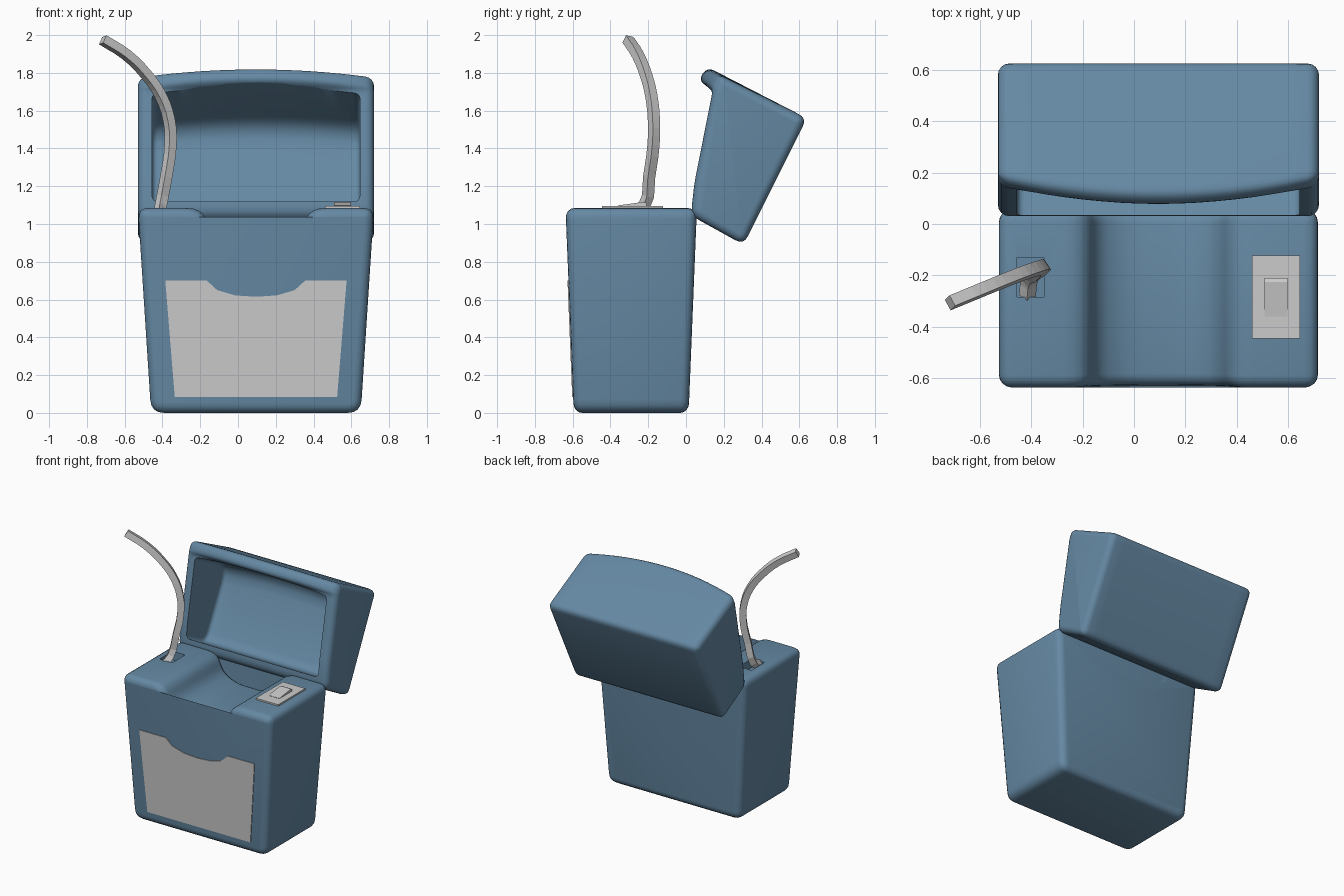
import bpy, bmesh, math
from mathutils import Vector

if "Cube" in bpy.data.objects:
    bpy.data.objects.remove(bpy.data.objects["Cube"])

CX = 0.095  # centre line of the box
blue = bpy.data.materials.new("blue_plastic")
blue.diffuse_color = (0.13, 0.25, 0.37, 1)
blue.use_nodes = True
blue.node_tree.nodes["Principled BSDF"].inputs["Base Color"].default_value = blue.diffuse_color


def rounded(pts, n=4):
    """Round each (a, b, radius) corner with a small curve."""
    out = []
    for i, (a, b, r) in enumerate(pts):
        p = Vector((a, b))
        if r == 0:
            out.append(p)
            continue
        u = Vector(pts[i - 1][:2]) - p
        v = Vector(pts[(i + 1) % len(pts)][:2]) - p
        s = p + u.normalized() * min(r, u.length * 0.45)
        e = p + v.normalized() * min(r, v.length * 0.45)
        for k in range(n + 1):
            t = k / n
            out.append(s * (1 - t) ** 2 + p * 2 * t * (1 - t) + e * t * t)
    return out


def inset(pts, d):
    area = sum(pts[i - 1].cross(p) for i, p in enumerate(pts))
    sign = 1 if area > 0 else -1
    out = []
    for i, p in enumerate(pts):
        t = (p - pts[i - 1]).normalized() + (pts[(i + 1) % len(pts)] - p).normalized()
        t.normalize()
        out.append(p + Vector((-t.y, t.x)) * d * sign)
    return out


def add(name, bm, mat=None, smooth=True):
    bmesh.ops.recalc_face_normals(bm, faces=bm.faces)
    me = bpy.data.meshes.new(name)
    bm.to_mesh(me)
    bm.free()
    ob = bpy.data.objects.new(name, me)
    bpy.context.collection.objects.link(ob)
    if mat:
        me.materials.append(mat)
    return ob


def loft(name, half, r, profile, place, mat=None, mids=10, n=4):
    """Sweep profile(f) from -half to half, with ends rounded by radius r."""
    st = [(-(half - r + r * math.cos(k / n * math.pi / 2)), r * (1 - math.sin(k / n * math.pi / 2)))
          for k in range(n + 1)]
    h = half - r
    st += [(-h + 2 * h * k / mids, 0) for k in range(1, mids)]
    st += [(-t, d) for t, d in reversed(st[:n + 1])]
    bm = bmesh.new()
    rings = [[bm.verts.new(place(t, p)) for p in inset(rounded(profile(t / half)), d)] for t, d in st]
    m = len(rings[0])
    for A, B in zip(rings, rings[1:]):
        for i in range(m):
            j = (i + 1) % m
            bm.faces.new((A[i], A[j], B[j], B[i]))
    bm.faces.new(rings[0])
    bm.faces.new(rings[-1])
    return add(name, bm, mat)


def prism(name, pts, offset):
    bm = bmesh.new()
    a = [bm.verts.new(p) for p in pts]
    b = [bm.verts.new(Vector(p) + Vector(offset)) for p in pts]
    for i in range(len(a)):
        bm.faces.new((a[i - 1], a[i], b[i], b[i - 1]))
    bm.faces.new(a)
    bm.faces.new(b)
    return add(name, bm)


def activate(ob):
    bpy.ops.object.select_all(action='DESELECT')
    ob.select_set(True)
    bpy.context.view_layer.objects.active = ob


def carve(ob, cutter):
    cutter.hide_render = True
    m = ob.modifiers.new("carve", 'BOOLEAN')
    m.object, m.operation, m.solver = cutter, 'DIFFERENCE', 'EXACT'
    activate(ob)
    bpy.ops.object.modifier_apply(modifier=m.name)
    bpy.data.objects.remove(cutter)


def smooth(ob):
    activate(ob)
    bpy.ops.object.shade_smooth_by_angle(angle=math.radians(35))


# body: front outline with a thumb notch, tapered towards the base
right = [(0.355, 0, 0.07), (0.555, 0, 0.07)]
half_outline = [(0.555, 0, 0.07), (0.625, 1.085, 0.06), (0.29, 1.085, 0.08),
                (0.235, 0.96, 0.05), (0.16, 0.918, 0.04), (0.08, 0.902, 0.04)]
outline = half_outline + [(-x, z, r) for x, z, r in reversed(half_outline)]


def body_place(t, p):
    f = p.y / 1.085
    return (CX + p.x, -0.29 + t * (0.304 + 0.044 * f) / 0.348, p.y)


body = loft("body", 0.348, 0.05, lambda f: outline, body_place, blue, mids=2)

# thread outlet in the top of the body
carve(body, prism("outlet_cutter", [(-0.455, -0.285, 1.02), (-0.35, -0.285, 1.02),
                                    (-0.35, -0.13, 1.02), (-0.455, -0.13, 1.02)], (0, 0, 0.2)))
smooth(body)


# open lid: side profile whose front lip bulges towards the middle
def lid_profile(f):
    s = 1 - f * f
    return [(0.025, 1.045, 0.05), (0.305, 0.89, 0.05), (0.64, 1.56, 0.05),
            (0.185 - 0.07 * s, 1.785 + 0.045 * s, 0.04),
            (0.15 - 0.085 * s, 1.73 + 0.035 * s, 0.04),
            (0.14, 1.70, 0.02), (0.045, 1.22, 0.04)]


def recess_profile(f):
    d = 0.03 * f * f
    return [(-0.1, 1.19, 0), (0.267, 0.995, 0.08), (0.532, 1.518 - d, 0.14), (-0.1, 1.843 - d, 0)]


def lid_place(t, p):
    return (CX + t, p.x, p.y)


lid = loft("lid", 0.625, 0.045, lid_profile, lid_place, blue, mids=16)
carve(lid, loft("recess_cutter", 0.55, 0.03, recess_profile, lid_place, blue, mids=16))
smooth(lid)

# front label, its top edge echoing the notch
label_half = [(0.43, 0.085), (0.48, 0.70), (0.26, 0.70), (0.205, 0.65), (0.11, 0.622), (0, 0.615)]
label = label_half + [(-x, z) for x, z in reversed(label_half[:-1])]
prism("label", [(CX + x, -0.599 - 0.0406 * z, z) for x, z in label], (0, 0.012, 0))

# cutter plate and its raised tab
prism("cutter_plate", [(0.46, -0.445, 1.075), (0.647, -0.445, 1.075),
                       (0.647, -0.122, 1.075), (0.46, -0.122, 1.075)], (0, 0, 0.021))
prism("cutter_tab", [(0.508, -0.36, 1.09), (0.508, -0.36, 1.098), (0.508, -0.225, 1.117),
                     (0.508, -0.21, 1.112), (0.508, -0.21, 1.09)], (0.09, 0, 0))

# thread: square strand curling out of the outlet
path = [(-0.415, -0.28, 1.06), (-0.408, -0.22, 1.10), (-0.38, -0.195, 1.25), (-0.357, -0.172, 1.42),
        (-0.365, -0.17, 1.55), (-0.41, -0.184, 1.68), (-0.485, -0.212, 1.79),
        (-0.59, -0.255, 1.895), (-0.716, -0.307, 1.975)]
cu = bpy.data.curves.new("thread", 'CURVE')
cu.dimensions = '3D'
cu.bevel_depth, cu.bevel_resolution, cu.use_fill_caps = 0.033, 0, True
cu.resolution_u = 3
sp = cu.splines.new('BEZIER')
sp.bezier_points.add(len(path) - 1)
for bp, co in zip(sp.bezier_points, path):
    bp.co = co
    bp.handle_left_type = bp.handle_right_type = 'AUTO'
thread = bpy.data.objects.new("thread", cu)
bpy.context.collection.objects.link(thread)
activate(thread)
bpy.ops.object.convert(target='MESH')
bpy.ops.object.shade_flat()
